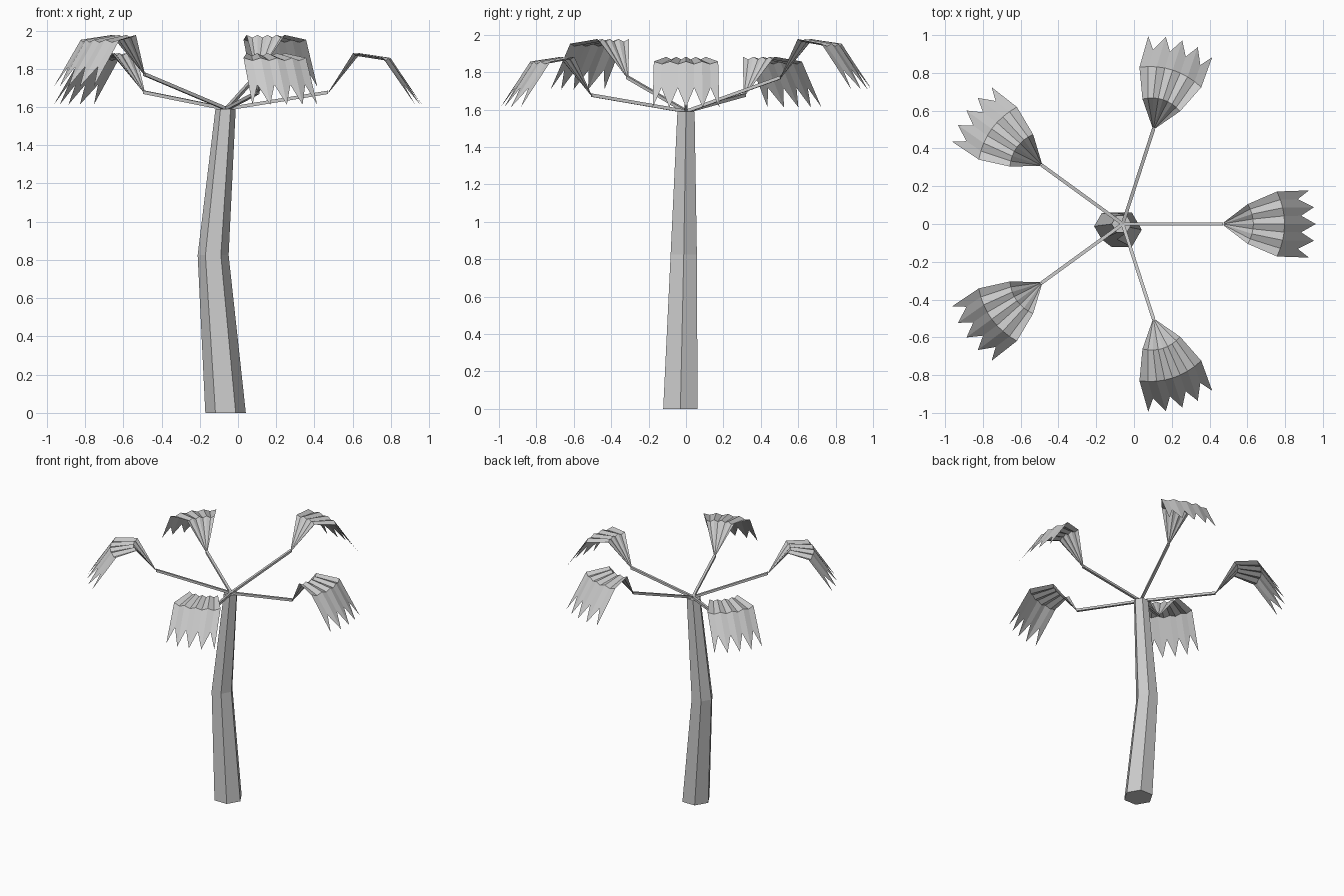
import bpy, bmesh, math
from mathutils import Vector, Matrix

if "Cube" in bpy.data.objects:
    bpy.data.objects.remove(bpy.data.objects["Cube"], do_unlink=True)

grey = bpy.data.materials.new("light grey")
grey.use_nodes = True
colour = (0.6, 0.6, 0.6, 1)
grey.diffuse_color = colour
grey.node_tree.nodes["Principled BSDF"].inputs["Base Color"].default_value = colour


def add_object(name, bm):
    mesh = bpy.data.meshes.new(name)
    bm.to_mesh(mesh)
    bm.free()
    mesh.materials.append(grey)
    obj = bpy.data.objects.new(name, mesh)
    bpy.context.collection.objects.link(obj)
    return obj


def loft(bm, rings):
    """Join closed rings of points with quads and cap both ends."""
    rows = [[bm.verts.new(p) for p in ring] for ring in rings]
    n = len(rows[0])
    for low, high in zip(rows, rows[1:]):
        for i in range(n):
            j = (i + 1) % n
            bm.faces.new((low[i], low[j], high[j], high[i]))
    bm.faces.new(rows[0][::-1])
    bm.faces.new(rows[-1])


def hexagon(x, y, z, radius):
    turns = [math.radians(60 * i) for i in range(6)]
    return [(x + radius * math.cos(a), y + radius * math.sin(a), z) for a in turns]


# Bent, tapering six-sided trunk
bm = bmesh.new()
loft(bm, [hexagon(-0.065, -0.03, 0, 0.106),
          hexagon(-0.13, -0.012, 0.825, 0.081),
          hexagon(-0.065, 0, 1.59, 0.053)])
add_object("trunk", bm)


def build_stem(name, end, place):
    """Thin square stem from the crown out to the leaf."""
    bm = bmesh.new()
    h = 0.009
    corners = [(-h, -h), (h, -h), (h, h), (-h, h)]
    loft(bm, [[(x, y, z + dz) for y, dz in corners]
              for x, z in ((0, 1.59), (end.x, end.z))])
    add_object(name, bm).matrix_world = place


def build_leaf(name, base, place):
    """Pleated fan that rises, bends over and hangs in five points."""
    bm = bmesh.new()
    # middle reach, edge reach, half width, height, pleat depth
    spec = [(0.004, 0, 0.006, 0, 0),
            (0.16, 0.13, 0.105, 0.205, 0.014),
            (0.325, 0.285, 0.172, 0.18, 0.014),
            (0.49, 0.455, 0.178, -0.065, 0)]
    rows = []
    for mid, edge, width, height, pleat in spec:
        row = []
        for i in range(9):
            t = i / 4 - 1
            drop = pleat if i % 2 else 0
            row.append(base + Vector((mid - (mid - edge) * t * t,
                                      width * t, height - drop)))
        rows.append(row)
    # Notches sit part way down between the points
    for i in range(1, 9, 2):
        rows[3][i] = rows[2][i].lerp(rows[3][i], 0.55)
    grid = [[bm.verts.new(p) for p in row] for row in rows]
    for a, b in zip(grid, grid[1:]):
        for i in range(8):
            bm.faces.new((a[i], b[i], b[i + 1], a[i + 1]))
    add_object(name, bm).matrix_world = place


# Five stems and leaves around the crown, alternating low and high
for k in range(5):
    place = Matrix.Translation((-0.06, 0, 0)) @ Matrix.Rotation(math.radians(72 * k), 4, "Z")
    end = Vector((0.532, 0, 1.772 if k % 2 else 1.677))
    build_stem(f"stem_{k + 1}", end, place)
    build_leaf(f"leaf_{k + 1}", end, place)
